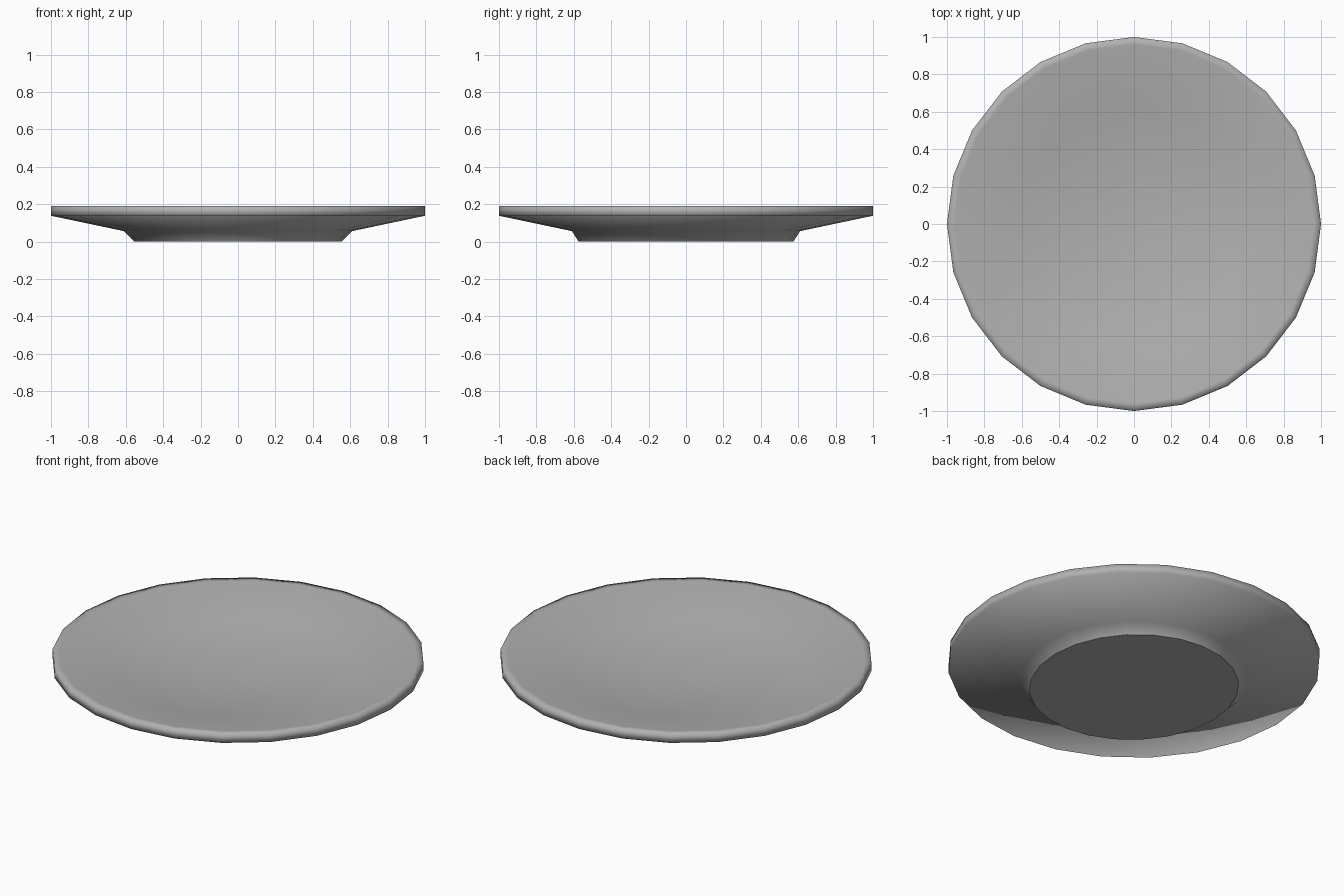
import bpy, bmesh
from math import cos, sin, pi

if "Cube" in bpy.data.objects:
    bpy.data.objects.remove(bpy.data.objects["Cube"])

SIDES = 24
# Plate profile (radius, height): foot, underside, rim, shallow dish
PROFILE = [(0.555, 0.0), (0.61, 0.056), (1.0, 0.138), (1.0, 0.19),
           (0.96, 0.19), (0.62, 0.106)]
CENTRE_Z = 0.06

bm = bmesh.new()
rings = []
for i, (r, z) in enumerate(PROFILE):
    sy = 1.035 if i == 0 else 1.0  # foot is very slightly oval
    rings.append([bm.verts.new((r * cos(2 * pi * k / SIDES),
                                r * sy * sin(2 * pi * k / SIDES), z))
                  for k in range(SIDES)])

# Walls between neighbouring rings, then a fan down to the dish centre
centre = bm.verts.new((0, 0, CENTRE_Z))
for k in range(SIDES):
    n = (k + 1) % SIDES
    for a, b in zip(rings, rings[1:]):
        bm.faces.new((a[k], a[n], b[n], b[k]))
    bm.faces.new((rings[-1][k], rings[-1][n], centre))

# Flat base
bm.faces.new(rings[0][::-1])
bmesh.ops.recalc_face_normals(bm, faces=bm.faces)

mesh = bpy.data.meshes.new("plate")
bm.to_mesh(mesh)
bm.free()
plate = bpy.data.objects.new("plate", mesh)
bpy.context.collection.objects.link(plate)

# Darker grey
grey = bpy.data.materials.new("dark_grey")
grey.diffuse_color = (0.44, 0.44, 0.44, 1)
grey.use_nodes = True
grey.node_tree.nodes["Principled BSDF"].inputs["Base Color"].default_value = grey.diffuse_color
mesh.materials.append(grey)

# Smooth rim and underside, sharp base edge
bpy.context.view_layer.objects.active = plate
plate.select_set(True)
bpy.ops.object.shade_smooth()
for e in mesh.edges:
    e.use_edge_sharp = all(mesh.vertices[v].co.z < 0.001 for v in e.vertices)
